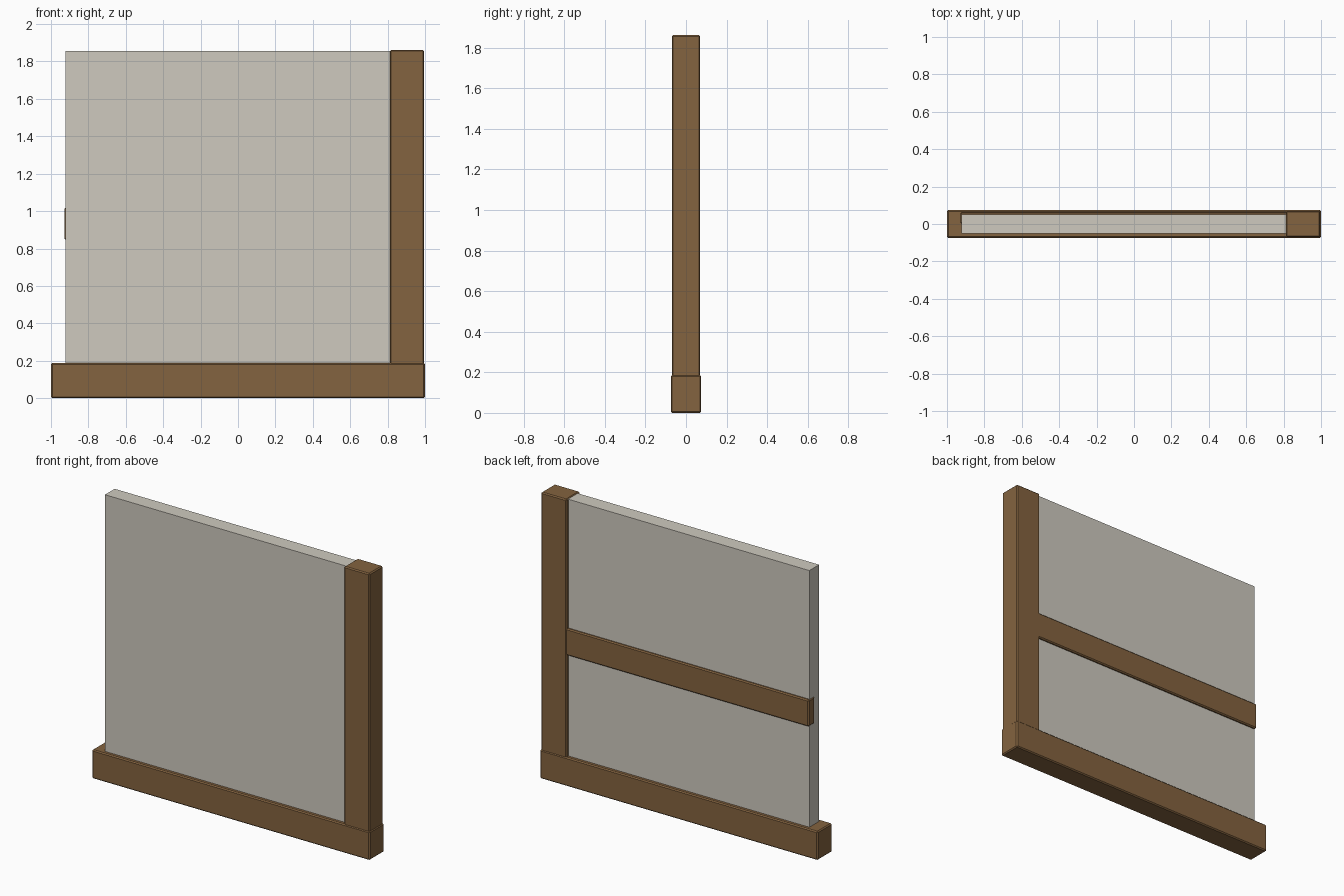
import bpy
import bmesh
from mathutils import Vector

if "Cube" in bpy.data.objects:
    bpy.data.objects.remove(bpy.data.objects["Cube"])


def material(name, color):
    m = bpy.data.materials.new(name)
    m.diffuse_color = color
    m.use_nodes = True
    m.node_tree.nodes["Principled BSDF"].inputs["Base Color"].default_value = m.diffuse_color
    return m


WOOD = material("wood", (0.23, 0.125, 0.05, 1))
PLASTER = material("plaster", (0.62, 0.59, 0.52, 1))


def box(name, lo, hi, mat, bevel=0.0):
    """Box between two corners, with optional chamfered edges."""
    lo, hi = Vector(lo), Vector(hi)
    bm = bmesh.new()
    bmesh.ops.create_cube(bm, size=1)
    bmesh.ops.scale(bm, vec=hi - lo, verts=bm.verts)
    mesh = bpy.data.meshes.new(name)
    bm.to_mesh(mesh)
    bm.free()
    mesh.materials.append(mat)
    ob = bpy.data.objects.new(name, mesh)
    ob.location = (lo + hi) / 2
    bpy.context.collection.objects.link(ob)
    if bevel:
        mod = ob.modifiers.new("chamfer", 'BEVEL')
        mod.width = bevel
        mod.segments = 1
    return ob


# Bottom beam running the full length
box("bottom_beam", (-1, -0.075, 0), (1, 0.075, 0.187), WOOD, 0.007)

# Upright post at the right end, seated in the beam
box("corner_post", (0.812, -0.07, 0.01), (0.995, 0.07, 1.862), WOOD, 0.007)

# Plain infill panel between beam and post
box("wall_panel", (-0.923, -0.05, 0.17), (0.83, 0.05, 1.857), PLASTER)

# Horizontal rail half sunk into the back of the panel
box("back_rail", (-0.928, 0.0, 0.846), (0.83, 0.065, 1.02), WOOD, 0.007)
